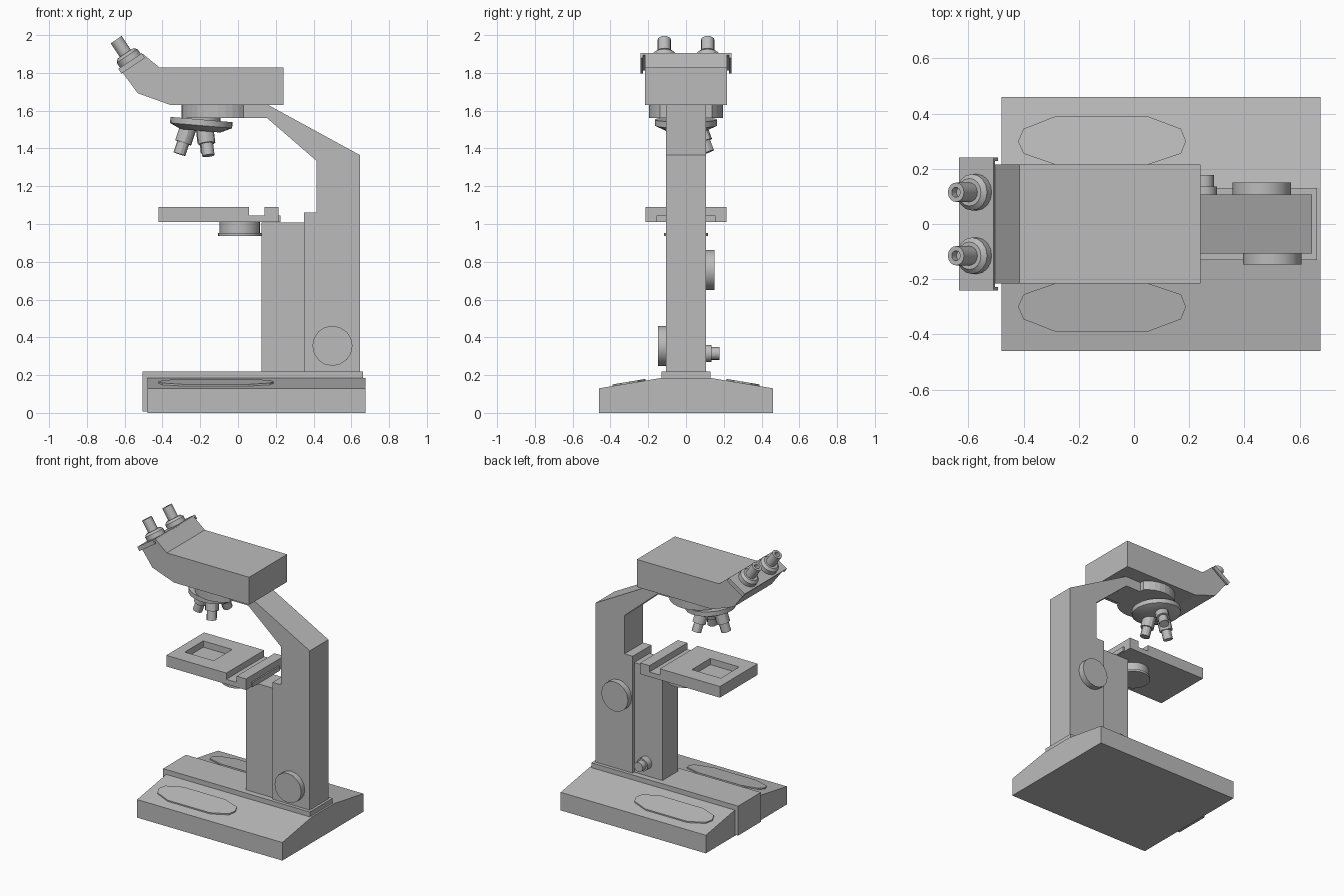
import bpy, bmesh, math
from mathutils import Matrix, Vector

cube = bpy.data.objects.get("Cube")
if cube:
    bpy.data.objects.remove(cube, do_unlink=True)

grey = bpy.data.materials.new("grey")
grey.use_nodes = True
grey.diffuse_color = (0.5, 0.5, 0.5, 1)
grey.node_tree.nodes["Principled BSDF"].inputs["Base Color"].default_value = (0.5, 0.5, 0.5, 1)


def finish(name, bm, matrix=None, smooth=False):
    if matrix:
        bm.transform(matrix)
    bmesh.ops.recalc_face_normals(bm, faces=bm.faces)
    mesh = bpy.data.meshes.new(name)
    bm.to_mesh(mesh)
    bm.free()
    mesh.materials.append(grey)
    ob = bpy.data.objects.new(name, mesh)
    bpy.context.collection.objects.link(ob)
    if smooth:
        bpy.ops.object.select_all(action='DESELECT')
        ob.select_set(True)
        bpy.context.view_layer.objects.active = ob
        bpy.ops.object.shade_smooth_by_angle(angle=math.radians(30))
    return ob


def extrude(name, points, offset, matrix=None):
    """Closed outline of 3D points swept along an offset."""
    bm = bmesh.new()
    face = bm.faces.new([bm.verts.new(p) for p in points])
    new = bmesh.ops.extrude_face_region(bm, geom=[face])["geom"]
    verts = [v for v in new if isinstance(v, bmesh.types.BMVert)]
    bmesh.ops.translate(bm, verts=verts, vec=offset)
    return finish(name, bm, matrix)


def side_profile(name, xz, half_width):
    return extrude(name, [(x, -half_width, z) for x, z in xz], (0, 2 * half_width, 0))


def box(name, x, y, z, matrix=None):
    pts = [(x[0], y[0], z[0]), (x[1], y[0], z[0]), (x[1], y[1], z[0]), (x[0], y[1], z[0])]
    return extrude(name, pts, (0, 0, z[1] - z[0]), matrix)


def lathe(name, profile, origin, axis, sides=16):
    """Revolve (radius, distance) pairs around an axis leaving the origin."""
    bm = bmesh.new()
    rings = []
    for r, t in profile:
        angles = [2 * math.pi * i / sides for i in range(sides)]
        rings.append([bm.verts.new((r * math.cos(a), r * math.sin(a), t)) for a in angles])
    for lower, upper in zip(rings, rings[1:]):
        for i in range(sides):
            j = (i + 1) % sides
            bm.faces.new((lower[i], lower[j], upper[j], upper[i]))
    bm.faces.new(rings[0])
    bm.faces.new(rings[-1])
    turn = Vector(axis).to_track_quat('Z', 'Y').to_matrix().to_4x4()
    return finish(name, bm, Matrix.Translation(origin) @ turn, True)


# Sloped base with a raised centre ridge
base = [(-.46, 0), (.46, 0), (.46, .13), (.13, .185), (-.13, .185), (-.46, .13)]
extrude("base", [(-.48, y, z) for y, z in base], (1.155, 0, 0))
box("base_ridge", (-.505, .662), (-.13, .13), (.008, .22))

# Rest pads lying on the slopes
pad = [(-.42, .30), (-.40, .345), (-.285, .39), (.05, .39), (.17, .345),
       (.188, .30), (.17, .255), (.05, .215), (-.285, .215), (-.40, .255)]
for side, label in ((1, "left"), (-1, "right")):
    pts = [(x, side * y, .13 + (.46 - y) / 6 - .003) for x, y in pad]
    extrude("rest_pad_" + label, pts, (0, 0, .012))

# Upright arm and the focus column in front of it
side_profile("arm", [(.35, .22), (.645, .22), (.645, 1.365), (.16, 1.63), (.03, 1.63),
                     (.03, 1.56), (.155, 1.56), (.415, 1.335), (.415, 1.06), (.35, 1.06)], .106)
side_profile("focus_column", [(.125, .22), (.36, .22), (.36, 1.008), (.125, 1.008)], .088)

# Stage with a cross groove and a shallow pocket
stage = side_profile("stage", [(-.42, 1.01), (.215, 1.01), (.215, 1.09), (.14, 1.09),
                               (.14, 1.045), (.058, 1.045), (.058, 1.09), (-.42, 1.09)], .215)
cutter = box("pocket_cutter", (-.35, -.12), (-.105, .105), (1.045, 1.2))
cutter.hide_render = True
cut = stage.modifiers.new("pocket", 'BOOLEAN')
cut.object = cutter
cut.solver = 'EXACT'
bpy.context.view_layer.objects.active = stage
bpy.ops.object.modifier_apply(modifier=cut.name)
bpy.data.objects.remove(cutter, do_unlink=True)
box("stage_bracket", (.1, .225), (-.155, .155), (1.011, 1.044))

# Condenser under the stage
lathe("condenser", [(.107, 0), (.107, .057), (.116, .057), (.116, .073)],
      (.01, 0, 1.01), (0, 0, -1), 24)

# Head with its bent neck
side_profile("head", [(.24, 1.63), (.24, 1.828), (-.415, 1.828), (-.503, 1.9),
                      (-.622, 1.815), (-.53, 1.692), (-.357, 1.63)], .216)

# Tilted eyepiece lid with side lips
tilt = Matrix.Translation((-.572, 0, 1.863)) @ Matrix.Rotation(-.588, 4, 'Y')
box("eyepiece_lid", (-.075, .075), (-.24, .24), (-.012, 0), tilt)
for side, label in ((1, "left"), (-1, "right")):
    ys = sorted((side * .228, side * .24))
    box("lid_lip_" + label, (-.075, .075), ys, (-.03, -.01), tilt)
    lathe("eyepiece_" + label,
          [(.018, .03), (.018, 0), (.035, 0), (.035, .088), (.05, .088),
           (.066, .104), (.066, .14)], (-.645, side * .115, 1.976), (.555, 0, -.83))

# Nosepiece mount, rounded at the front and cut flat at the arm
arc = [2 * math.pi * i / 32 for i in range(32)]
mount = [(-.105 + .195 * math.cos(a), .195 * math.sin(a)) for a in arc]
extrude("nosepiece_mount", [(x, y, 1.562) for x, y in mount if x < .04], (0, 0, .07))

# Revolving turret with three splayed objectives
lathe("turret", [(.1, -.03), (.1, 0), (.165, 0), (.165, .032), (.105, .06)],
      (-.193, 0, 1.553), (-.085, 0, -1), 24)
hub = Vector((-.2, 0, 0))
for i, tip in enumerate([(-.31, -.015, 1.37), (-.157, -.075, 1.362), (-.165, .118, 1.38)]):
    tip = Vector(tip)
    root = hub + (tip - hub) * .55
    root.z = 1.52
    length = (tip - root).length
    lathe("objective_%d" % (i + 1),
          [(.045, 0), (.045, length * .6), (.033, length * .6), (.033, length)],
          root, tip - root, 12)

# Control knobs
lathe("right_knob", [(.106, 0), (.106, .055)], (.5, -.092, .355), (0, -1, 0))
lathe("left_knob", [(.106, 0), (.106, .055)], (.463, .095, .757), (0, 1, 0))
lathe("small_knob", [(.045, 0), (.045, .055), (.034, .055), (.034, .098)],
      (.255, .08, .315), (0, 1, 0))
